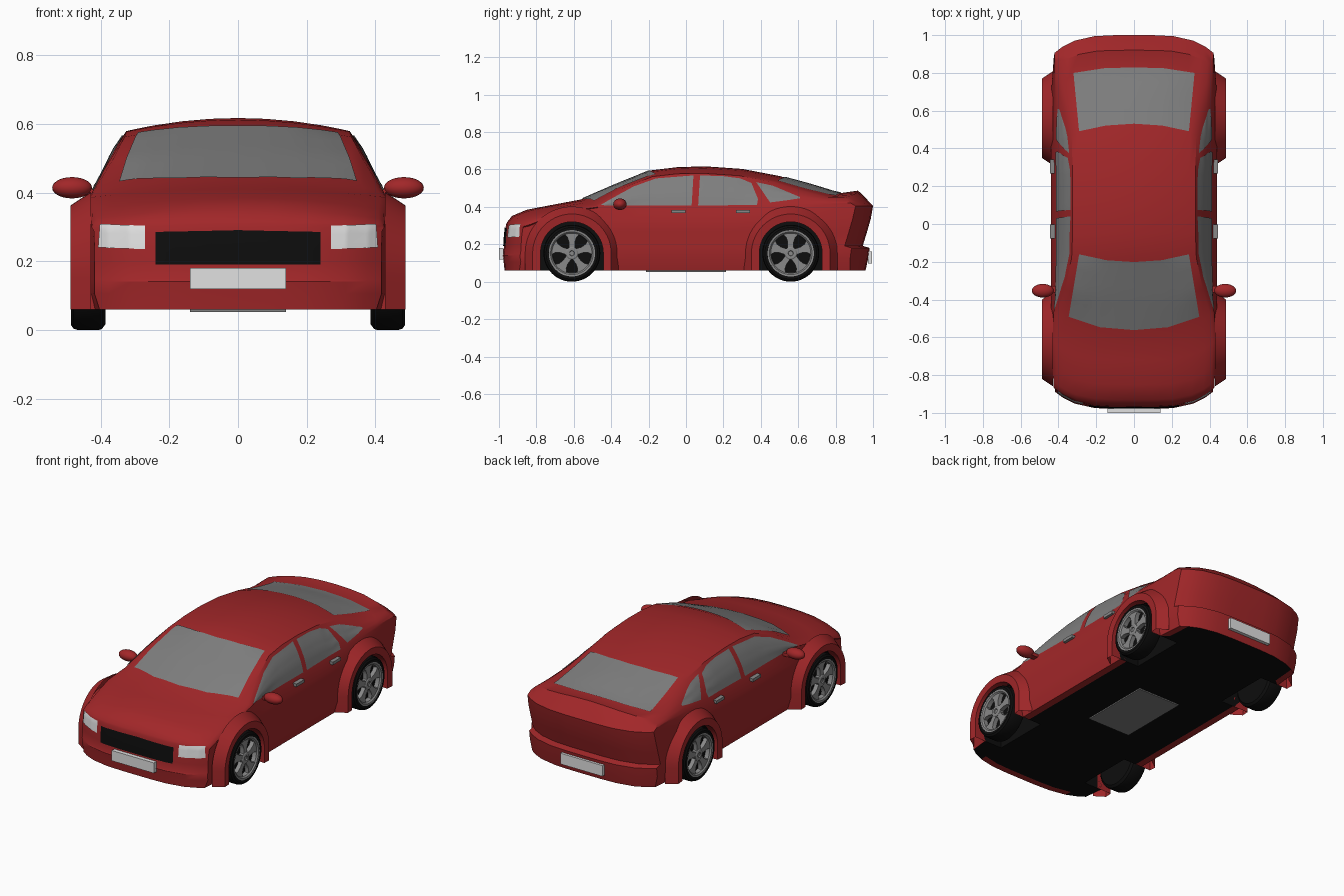
import bpy, bmesh, math
from mathutils import Vector
from mathutils.bvhtree import BVHTree

if "Cube" in bpy.data.objects:
    bpy.data.objects.remove(bpy.data.objects["Cube"])


def material(name, r, g, b):
    m = bpy.data.materials.new(name)
    m.diffuse_color = (r, g, b, 1)
    m.use_nodes = True
    m.node_tree.nodes["Principled BSDF"].inputs["Base Color"].default_value = m.diffuse_color
    return m


RED = material("red paint", 0.36, 0.02, 0.022)
BLACK = material("black", 0.004, 0.004, 0.004)
GLASS = material("grey glass", 0.21, 0.21, 0.21)
METAL = material("wheel grey", 0.25, 0.25, 0.25)
WHITE = material("lamp white", 0.75, 0.75, 0.75)
WHEELS = (-0.61, 0.56)
AXLE_Z = 0.152
ARCH_R = 0.168


def add(name, verts, faces, *mats):
    bm = bmesh.new()
    vs = [bm.verts.new(v) for v in verts]
    for f in faces:
        bm.faces.new([vs[i] for i in f])
    bmesh.ops.recalc_face_normals(bm, faces=bm.faces)
    me = bpy.data.meshes.new(name)
    bm.to_mesh(me)
    bm.free()
    for m in mats:
        me.materials.append(m)
    ob = bpy.data.objects.new(name, me)
    bpy.context.collection.objects.link(ob)
    return ob


def grid_faces(nu, nv, wrap=False):
    return [(i * nv + j, i * nv + j + 1, (i + 1) % nu * nv + j + 1, (i + 1) % nu * nv + j)
            for i in range(nu if wrap else nu - 1) for j in range(nv - 1)]


def box(name, c, d, mat):
    v = [(c[0] + x * d[0] / 2, c[1] + y * d[1] / 2, c[2] + z * d[2] / 2)
         for x in (-1, 1) for y in (-1, 1) for z in (-1, 1)]
    f = [(0, 1, 3, 2), (4, 6, 7, 5), (0, 4, 5, 1), (2, 3, 7, 6), (0, 2, 6, 4), (1, 5, 7, 3)]
    return add(name, v, f, mat)


# Body: a gridded box shaped by stations (y, roof z, belt z, eave z, eave half width, belt half width)
STATIONS = [
    (-.965, .318, .290, .310, .405, .42), (-.93, .352, .298, .325, .41, .42),
    (-.85, .385, .335, .352, .41, .425), (-.72, .41, .375, .388, .415, .43),
    (-.56, .44, .395, .408, .405, .42), (-.38, .518, .405, .495, .365, .412),
    (-.19, .595, .405, .562, .33, .41), (-.05, .612, .405, .577, .325, .41),
    (.1, .617, .405, .579, .325, .41), (.3, .603, .405, .567, .325, .41),
    (.5, .565, .41, .532, .33, .415), (.66, .522, .41, .487, .35, .42),
    (.82, .473, .41, .45, .385, .42), (.92, .487, .405, .45, .39, .42)]
ROWS = [0, .2, .35, .38, .6, .8, 1, 1.33, 1.67, 2]     # 0-1 sill to belt, 1-2 belt to eave
NOSE = [-.97, -.975, -.98, -.976, -.973, -.97, -.965, -.963, -.961, -.957]
TAIL = [.96, .975, .982, .945, .968, .988, 1, .975, .948, .92]
COLS = [-1, -.9, -.75, -.5, -.25, 0, .25, .5, .75, .9, 1]


def body_point(i, j, k):
    a, row = COLS[i], ROWS[k]
    y, top, belt, eave, we, wb = STATIONS[j]
    wl = .44 - .02 * max(0, (abs(y) - .8) / .15)
    crest = top - (top - eave) * a * a
    if row <= 1:
        z = .06 + row * (belt - .06)
        w = wb if row == 1 else wl - (.015 if row == 0 else 0)
    else:
        t = row - 1
        z = belt + t * (crest - belt)
        w = wb + t * (we - wb) + .012 * math.sin(math.pi * t)
    y = NOSE[k] if j == 0 else TAIL[k] if j == len(STATIONS) - 1 else y
    x = a * w
    y -= math.copysign(3 * x ** 4 * min(1, abs(y) / .6), y)
    return (x, y, z)


size = (len(COLS), len(STATIONS), len(ROWS))
index, verts, faces = {}, [], []


def vid(key):
    if key not in index:
        index[key] = len(verts)
        verts.append(body_point(*key))
    return index[key]


for ax in range(3):
    u, v = [n for n in range(3) if n != ax]
    for end in (0, size[ax] - 1):
        for p in range(size[u] - 1):
            for q in range(size[v] - 1):
                face = []
                for dp, dq in ((0, 0), (1, 0), (1, 1), (0, 1)):
                    key = [end] * 3
                    key[u], key[v] = p + dp, q + dq
                    face.append(vid(tuple(key)))
                faces.append(face)
body = add("body", verts, faces, RED, BLACK)
bm = bmesh.new()
bm.from_mesh(body.data)
surface = BVHTree.FromBMesh(bm)
bm.free()


# Wheel wells cut out of the body
def arch(r, low):
    arc = [(-r * math.cos(math.pi * n / 28), AXLE_Z + r * math.sin(math.pi * n / 28)) for n in range(29)]
    return [(-r, low)] + arc + [(r, low)]


for s in (1, -1):
    for yc in WHEELS:
        pts = arch(ARCH_R, -.1)
        n = len(pts)
        cv = [(s * x, yc + y, z) for x in (.3, .6) for y, z in pts]
        cf = [list(range(n)), list(range(n, 2 * n))] + [(i, (i + 1) % n, n + (i + 1) % n, n + i) for i in range(n)]
        cutter = add("well_cutter", cv, cf, RED)
        mod = body.modifiers.new("well", 'BOOLEAN')
        mod.operation, mod.solver, mod.object = 'DIFFERENCE', 'EXACT', cutter
        bpy.context.view_layer.objects.active = body
        bpy.ops.object.modifier_apply(modifier=mod.name)
        bpy.data.objects.remove(cutter)
for p in body.data.polygons:
    c = p.center
    well = abs(c.x) < .4 and any(abs(c.y - yc) < ARCH_R + .003 for yc in WHEELS) and c.z < .325
    floor = p.normal.z < -.9 and abs(c.x) < .395 and abs(c.y) < .93
    p.material_index = 1 if well or floor else 0


# Plates laid on the body surface between a lower and an upper outline
def sample(line, t):
    f = t * (len(line) - 1)
    i = min(int(f), len(line) - 2)
    return Vector(line[i]).lerp(Vector(line[i + 1]), f - i)


def plate(name, low, high, axis, side, mat, nu=25, nv=9):
    vs = []
    for i in range(nu):
        for j in range(nv):
            p = sample(low, i / (nu - 1)).lerp(sample(high, i / (nu - 1)), j / (nv - 1))
            o = list(p)
            o.insert(axis, 2 * side)
            d = Vector((0, 0, 0))
            d[axis] = -side
            hit, nor, _, _ = surface.ray_cast(Vector(o), d)
            vs.append(hit + nor * .004)
    return add(name, vs, grid_faces(nu, nv), mat)


plate("windshield", [(-.345, -.49), (-.18, -.545), (0, -.56), (.18, -.545), (.345, -.49)],
      [(-.29, -.16), (-.15, -.19), (0, -.2), (.15, -.19), (.29, -.16)], 2, 1, GLASS)
plate("rear_window", [(-.29, .49), (-.15, .52), (0, .53), (.15, .52), (.29, .49)],
      [(-.32, .8), (-.16, .825), (0, .83), (.16, .825), (.32, .8)], 2, 1, GLASS)
plate("grille", [(-.24, .19), (.24, .19)], [(-.24, .285), (0, .29), (.24, .285)], 1, -1, BLACK)
for s in (1, -1):
    plate("front_side_window", [(-.46, .407), (.03, .405)],
          [(-.45, .412), (-.28, .507), (-.16, .55), (.04, .566)], 0, s, GLASS)
    plate("rear_side_window", [(.065, .405), (.38, .41)],
          [(.075, .566), (.2, .562), (.29, .55), (.35, .525), (.385, .44)], 0, s, GLASS)
    plate("quarter_window", [(.45, .422), (.61, .443)], [(.375, .53), (.46, .512), (.61, .45)], 0, s, GLASS)
    plate("headlight", [(s * .27, .235), (s * .405, .24)], [(s * .27, .303), (s * .40, .307)], 1, -1, WHITE)

# Number plates and underside panel
box("front_plate", (0, -.988, .15), (.28, .024, .062), WHITE)
box("rear_plate", (0, .984, .13), (.28, .02, .065), WHITE)
box("underside_panel", (0, 0, .057), (.28, .43, .008), GLASS)


# Wheels
def lathe(name, profile, s, yc, mat, seg=48, closed=False):
    prof = profile + profile[:1] if closed else profile
    vs = [(s * (.436 + x), yc + r * math.cos(2 * math.pi * i / seg), AXLE_Z + r * math.sin(2 * math.pi * i / seg))
          for i in range(seg) for x, r in prof]
    ob = add(name, vs, grid_faces(seg, len(prof), True), mat)
    b = bmesh.new()
    b.from_mesh(ob.data)
    bmesh.ops.remove_doubles(b, verts=b.verts, dist=1e-5)
    bmesh.ops.recalc_face_normals(b, faces=b.faces)
    b.to_mesh(ob.data)
    b.free()
    return ob


for s in (1, -1):
    for yc in WHEELS:
        lathe("tyre", [(-.05, 0), (-.05, .135), (-.04, .149), (-.03, .152), (.03, .152), (.043, .148),
                       (.05, .138), (.05, .124), (.015, .12), (.015, 0)], s, yc, BLACK)
        lathe("rim", [(.015, .104), (.04, .106), (.048, .114), (.05, .128), (.015, .128)], s, yc, METAL, closed=True)
        lathe("hub", [(.015, .034), (.042, .034), (.046, .028), (.046, .014), (.04, .012), (.04, 0)], s, yc, METAL)
        # Five widening spokes
        vs, fs = [], []
        for n in range(5):
            ang = math.radians(90 + 72 * n)
            base = len(vs)
            for x in (.016, .041):
                for r, h in ((.025, .016), (.06, .016), (.085, .024), (.112, .05)):
                    for side in (-1, 1):
                        vs.append((s * (.436 + x), yc + r * math.cos(ang) - side * h * math.sin(ang),
                                   AXLE_Z + r * math.sin(ang) + side * h * math.cos(ang)))
            for q in range(0, 6, 2):
                for quad in ((0, 1, 3, 2), (8, 10, 11, 9), (0, 2, 10, 8), (1, 9, 11, 3)):
                    fs.append([base + q + m for m in quad])
        add("spokes", vs, fs, METAL)

        # Flared fender around the wheel
        rings = [arch(r, .06) for r in (ARCH_R, ARCH_R, .21, .25)]
        xs = (.39, .485, .488, .428)
        vs = [(s * x, yc + y, z) for x, ring in zip(xs, rings) for y, z in ring]
        add("fender_flare", vs, grid_faces(4, len(rings[0])), RED)

# Mirrors and door handles
for s in (1, -1):
    bpy.ops.mesh.primitive_uv_sphere_add(segments=24, ring_count=14, location=(s * .483, -.353, .414))
    mirror = bpy.context.object
    mirror.name = "side_mirror"
    mirror.scale = (.058, .036, .031)
    mirror.data.materials.append(RED)
    box("mirror_arm", (s * .425, -.345, .402), (.06, .035, .02), RED)
    for y in (-.04, .305):
        box("door_handle", (s * .431, y, .375), (.026, .075, .018), METAL)

# Smooth shading with crisp edges
bpy.ops.object.select_all(action='SELECT')
bpy.context.view_layer.objects.active = body
bpy.ops.object.shade_smooth_by_angle(angle=math.radians(32))
